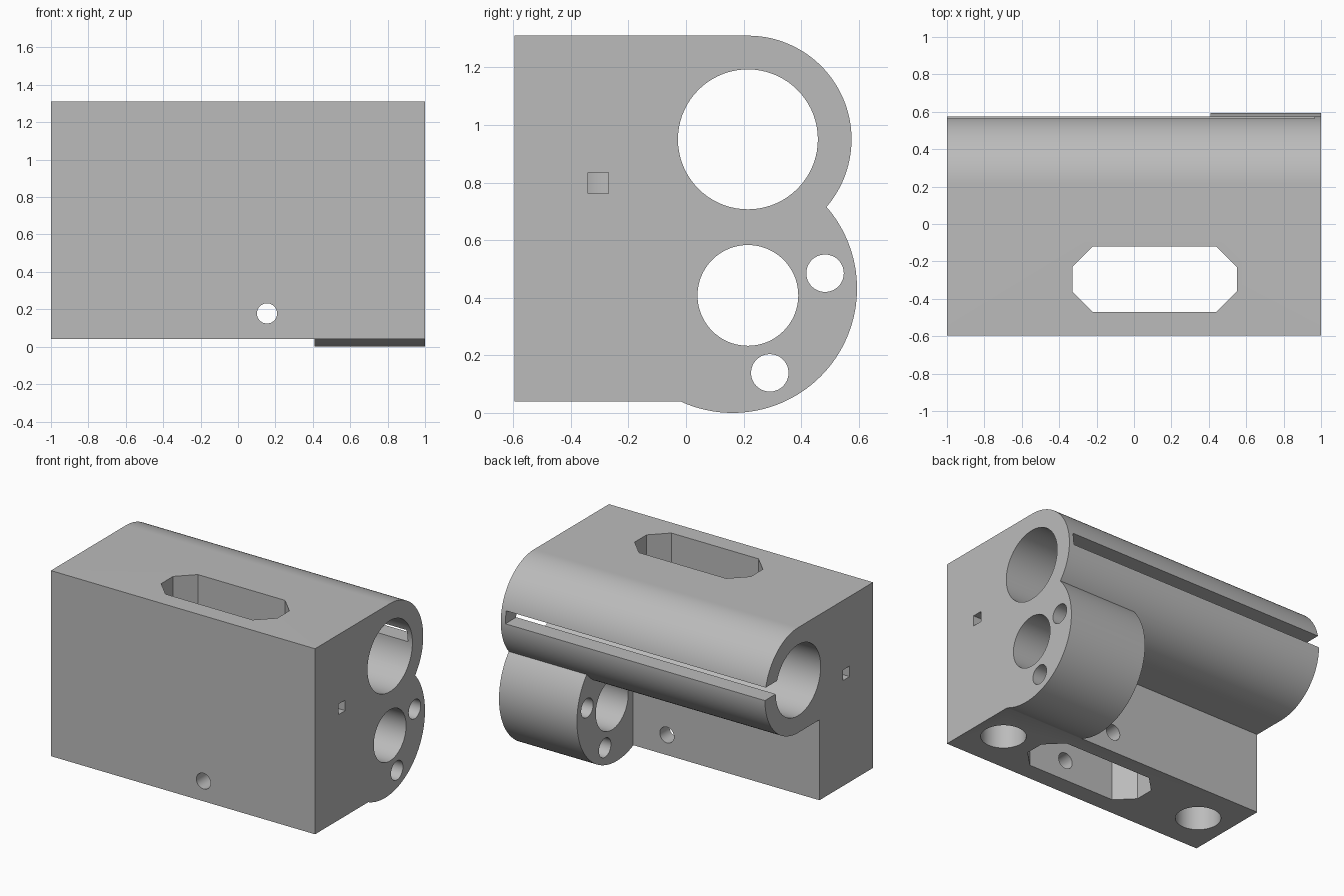
import bpy, bmesh
from math import cos, sin, pi, radians

if "Cube" in bpy.data.objects:
    bpy.data.objects.remove(bpy.data.objects["Cube"], do_unlink=True)

grey = bpy.data.materials.new("light_grey")
grey.use_nodes = True
grey.diffuse_color = (0.5, 0.5, 0.5, 1)
grey.node_tree.nodes["Principled BSDF"].inputs["Base Color"].default_value = (0.5, 0.5, 0.5, 1)

# Maps a 2D profile plus a depth to 3D for each extrusion axis
PLACE = {
    "x": lambda u, v, d: (d, u, v),
    "y": lambda u, v, d: (u, d, v),
    "z": lambda u, v, d: (u, v, d),
}


def arc(u, v, r, start=0, end=360, steps=72):
    count = steps if end - start == 360 else steps + 1
    angles = [radians(start + (end - start) * i / steps) for i in range(count)]
    return [(u + r * cos(a), v + r * sin(a)) for a in angles]


def rect(u, v, width, height):
    w, h = width / 2, height / 2
    return [(u - w, v - h), (u + w, v - h), (u + w, v + h), (u - w, v + h)]


def extrude(name, profile, axis, low, high):
    bm = bmesh.new()
    face = bm.faces.new([bm.verts.new(PLACE[axis](u, v, low)) for u, v in profile])
    geom = bmesh.ops.extrude_face_region(bm, geom=[face])["geom"]
    shift = PLACE[axis](0, 0, high - low)
    bmesh.ops.translate(bm, vec=shift, verts=[g for g in geom if isinstance(g, bmesh.types.BMVert)])
    bmesh.ops.recalc_face_normals(bm, faces=bm.faces)
    mesh = bpy.data.meshes.new(name)
    bm.to_mesh(mesh)
    bm.free()
    mesh.materials.append(grey)
    obj = bpy.data.objects.new(name, mesh)
    bpy.context.collection.objects.link(obj)
    return obj


def combine(target, tool, operation):
    tool.hide_render = True
    mod = target.modifiers.new(tool.name, "BOOLEAN")
    mod.operation, mod.solver, mod.object = operation, "EXACT", tool
    bpy.ops.object.select_all(action="DESELECT")
    bpy.context.view_layer.objects.active = target
    target.select_set(True)
    bpy.ops.object.modifier_apply(modifier=mod.name)
    bpy.data.objects.remove(tool, do_unlink=True)


FRONT, BACK, BOTTOM, TOP = -0.595, -0.015, 0.04, 1.31
TUBE_Y, TUBE_Z, TUBE_R = 0.215, 0.95, 0.36

# Main block with the rounded upper barrel
outline = [(FRONT, TOP), (FRONT, BOTTOM), (BACK, BOTTOM), (BACK, TUBE_Z - TUBE_R)]
outline += arc(TUBE_Y, TUBE_Z, TUBE_R, -90, 90)
body = extrude("housing_body", outline, "x", -1, 1)

# Short lower lobe at one end
combine(body, extrude("lower_lobe", arc(0.162, 0.432, 0.432, steps=128), "x", 0.41, 1), "UNION")

# Lengthwise bores: barrel, lobe and two small lobe holes
for y, z, r, low in [(TUBE_Y, TUBE_Z, 0.243, -1.1), (0.215, 0.408, 0.175, 0.3),
                     (0.483, 0.485, 0.065, 0.3), (0.291, 0.139, 0.065, 0.3)]:
    combine(body, extrude("bore", arc(y, z, r), "x", low, 1.1), "DIFFERENCE")

# Slot along the back of the barrel, closed at one end
slot = rect(0.5, 0.99, 0.4, 0.085)
combine(body, extrude("slot", slot, "x", -1.1, 0.965), "DIFFERENCE")

# Chamfered pocket through the block
c = 0.11
x0, x1, y0, y1 = -0.33, 0.55, -0.47, -0.12
pocket = [(x0 + c, y0), (x1 - c, y0), (x1, y0 + c), (x1, y1 - c),
          (x1 - c, y1), (x0 + c, y1), (x0, y1 - c), (x0, y0 + c)]
combine(body, extrude("pocket", pocket, "z", -0.1, 1.5), "DIFFERENCE")

# Cross hole through the front wall and back wall
combine(body, extrude("cross_hole", arc(0.155, 0.178, 0.054, steps=32), "y", -0.8, 0.1), "DIFFERENCE")

# Blind holes from below, each met by a square channel from the end
for side, x in [(1, 0.79), (-1, -0.77)]:
    combine(body, extrude("blind_hole", arc(x, -0.305, 0.14), "z", -0.1, 0.9), "DIFFERENCE")
    low, high = sorted((x, side * 1.1))
    combine(body, extrude("square_channel", rect(-0.305, 0.798, 0.072, 0.072), "x", low, high), "DIFFERENCE")

bpy.ops.object.select_all(action="DESELECT")
body.select_set(True)
bpy.context.view_layer.objects.active = body
bpy.ops.object.shade_smooth_by_angle(angle=radians(30))
